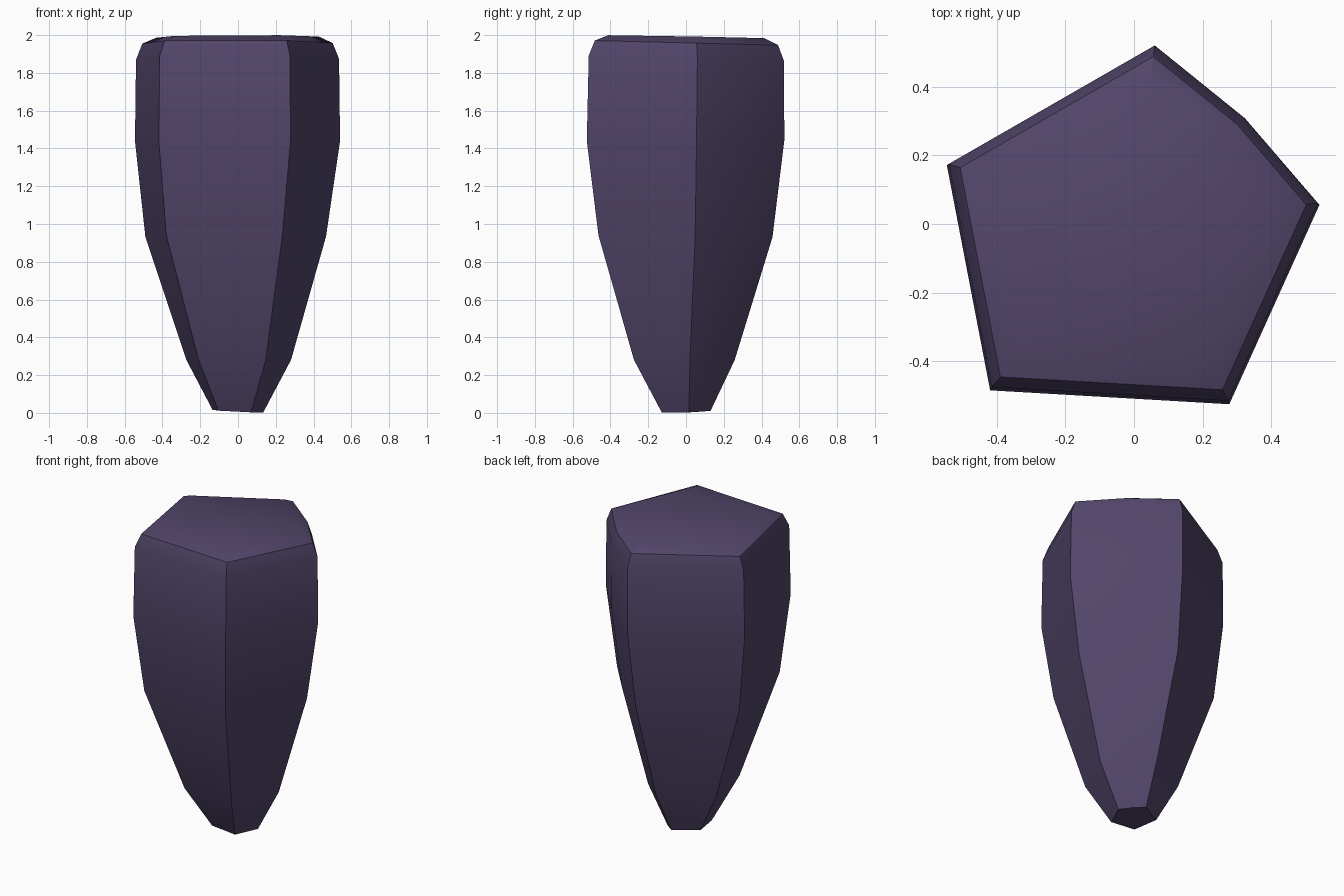
import bpy
import bmesh
import math

cube = bpy.data.objects.get("Cube")
if cube:
    bpy.data.objects.remove(cube, do_unlink=True)

# Uneven pentagon outline, with a slight bulge on the back left side
OUTLINE = [(0.06, 0.52), (-0.54, 0.175), (-0.415, -0.475),
           (0.275, -0.515), (0.535, 0.06), (0.32, 0.31)]

# Each ring: height, scale, x shift, y shift, x slope, y slope
RINGS = [
    (0.009, 0.25, 0.0, 0.0, -0.05, 0.02),
    (0.28, 0.515, 0.005, -0.01, 0.0, 0.0),
    (0.935, 0.89, -0.01, -0.005, 0.0, -0.01),
    (1.44, 1.01, 0.0, -0.005, 0.0, 0.0),
    (1.875, 1.0, 0.0, 0.0, 0.0, -0.03),
    (1.959, 0.938, 0.0, 0.0, 0.0, -0.025),
    (1.991, 0.80, 0.0, 0.0, 0.005, -0.018),
]

# Dark purple stone colour
stone = bpy.data.materials.new("dark purple stone")
stone.use_nodes = True
colour = (0.084, 0.060, 0.144, 1.0)
stone.diffuse_color = colour
bsdf = next(n for n in stone.node_tree.nodes if n.type == "BSDF_PRINCIPLED")
bsdf.inputs["Base Color"].default_value = colour

# Loft the tapering crystal through its rings
bm = bmesh.new()
loops = []
for z, scale, dx, dy, slope_x, slope_y in RINGS:
    loops.append([bm.verts.new((x * scale + dx, y * scale + dy,
                                z + slope_x * x * scale + slope_y * y * scale))
                  for x, y in OUTLINE])
count = len(OUTLINE)
for low, high in zip(loops, loops[1:]):
    for i in range(count):
        j = (i + 1) % count
        bm.faces.new((low[i], low[j], high[j], high[i]))
bm.faces.new(loops[-1])
bm.faces.new(loops[0][::-1])
bmesh.ops.recalc_face_normals(bm, faces=bm.faces)

mesh = bpy.data.meshes.new("crystal_shard")
bm.to_mesh(mesh)
bm.free()
mesh.materials.append(stone)
shard = bpy.data.objects.new("crystal_shard", mesh)
bpy.context.collection.objects.link(shard)

# Smooth the gentle bends, keep the crystal edges crisp
bpy.ops.object.select_all(action="DESELECT")
shard.select_set(True)
bpy.context.view_layer.objects.active = shard
bpy.ops.object.shade_smooth_by_angle(angle=math.radians(32))
